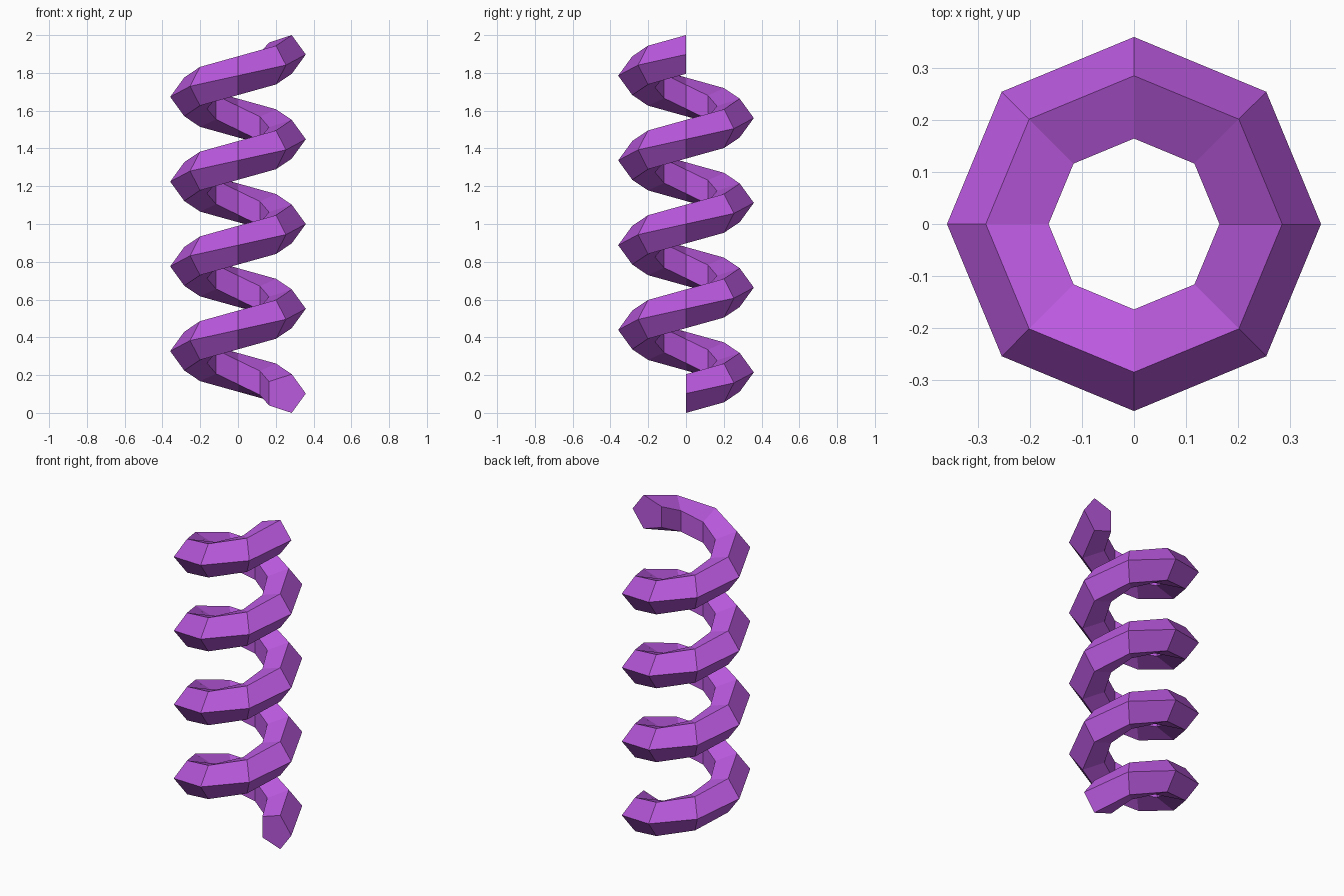
import bpy, bmesh, math

if "Cube" in bpy.data.objects:
    bpy.data.objects.remove(bpy.data.objects["Cube"])

# helix dimensions
TURNS, STEPS, SIDES = 4, 8, 5
COIL_R, TUBE_R = 0.2512, 0.1078
HALF_H = TUBE_R * math.sin(math.radians(72))
PITCH = (2 - 2 * HALF_H) / TURNS

purple = bpy.data.materials.new("purple")
purple.diffuse_color = (0.49, 0.10, 0.73, 1)
purple.use_nodes = True
purple.node_tree.nodes["Principled BSDF"].inputs["Base Color"].default_value = purple.diffuse_color

# pentagon section swept up the coil, one ring per eighth turn
bm = bmesh.new()
rings = []
for i in range(TURNS * STEPS + 1):
    a = 2 * math.pi * i / STEPS
    z0 = HALF_H + PITCH * i / STEPS
    ring = []
    for k in range(SIDES):
        b = 2 * math.pi * k / SIDES
        r = COIL_R + TUBE_R * math.cos(b)
        ring.append(bm.verts.new((r * math.cos(a), r * math.sin(a), z0 + TUBE_R * math.sin(b))))
    rings.append(ring)
for p, q in zip(rings, rings[1:]):
    for k in range(SIDES):
        n = (k + 1) % SIDES
        bm.faces.new((p[k], q[k], q[n], p[n]))

# flat end caps
bm.faces.new(rings[0])
bm.faces.new(rings[-1][::-1])
bmesh.ops.recalc_face_normals(bm, faces=bm.faces)

mesh = bpy.data.meshes.new("coil_spring")
bm.to_mesh(mesh)
bm.free()
mesh.materials.append(purple)
bpy.context.collection.objects.link(bpy.data.objects.new("coil_spring", mesh))
